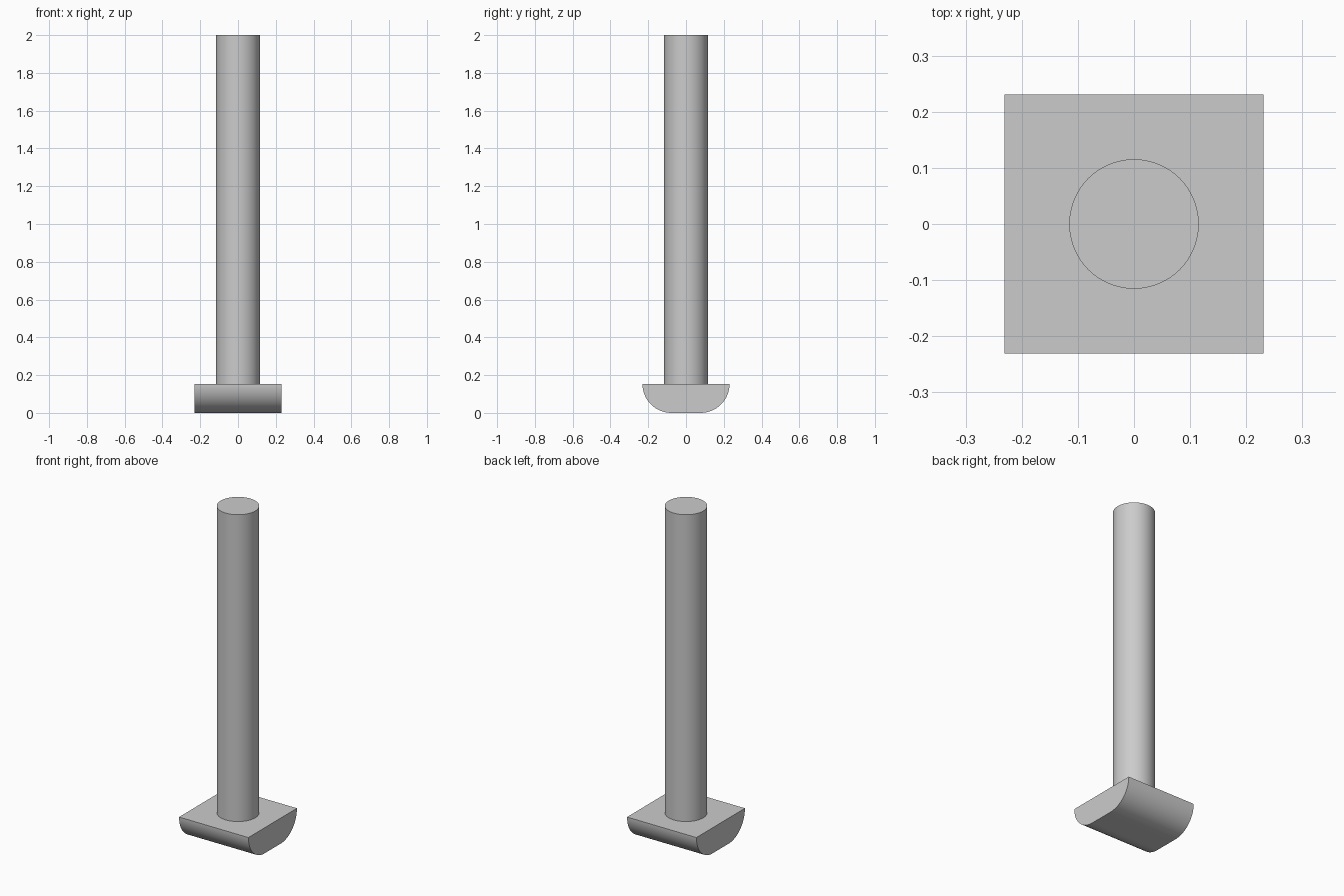
import bpy, bmesh
from math import sin, cos, pi, radians

cube = bpy.data.objects.get("Cube")
if cube:
    bpy.data.objects.remove(cube, do_unlink=True)

UNIT = 2 / 13
HALF = 1.5 * UNIT        # half width of the head
HEAD_H = UNIT            # head height, also its corner radius
SHAFT_R = 0.75 * UNIT

grey = bpy.data.materials.new("steel grey")
grey.use_nodes = True
colour = (0.6, 0.6, 0.6, 1)
grey.diffuse_color = colour
grey.node_tree.nodes["Principled BSDF"].inputs["Base Color"].default_value = colour


def finish(obj):
    obj.data.materials.append(grey)
    bpy.ops.object.select_all(action="DESELECT")
    obj.select_set(True)
    bpy.context.view_layer.objects.active = obj
    bpy.ops.object.shade_smooth_by_angle(angle=radians(30))


# Head: half-round profile with a flat bottom, extruded along x
STEPS = 24
arc = [(HALF - HEAD_H + HEAD_H * cos(a), HEAD_H - HEAD_H * sin(a))
       for a in (pi / 2 * i / STEPS for i in range(STEPS + 1))]
profile = arc + [(-y, z) for y, z in reversed(arc)]
bm = bmesh.new()
end = bm.faces.new([bm.verts.new((-HALF, y, z)) for y, z in profile])
ext = bmesh.ops.extrude_face_region(bm, geom=[end], use_keep_orig=True)
moved = [g for g in ext["geom"] if isinstance(g, bmesh.types.BMVert)]
bmesh.ops.translate(bm, verts=moved, vec=(2 * HALF, 0, 0))
bmesh.ops.recalc_face_normals(bm, faces=bm.faces)
mesh = bpy.data.meshes.new("head")
bm.to_mesh(mesh)
bm.free()
head = bpy.data.objects.new("head", mesh)
bpy.context.collection.objects.link(head)
finish(head)

# Shaft: plain round bar standing on the head
bpy.ops.mesh.primitive_cylinder_add(vertices=96, radius=SHAFT_R, depth=2 - HEAD_H,
                                    location=(0, 0, 1 + HEAD_H / 2))
shaft = bpy.context.object
shaft.name = "shaft"
finish(shaft)
